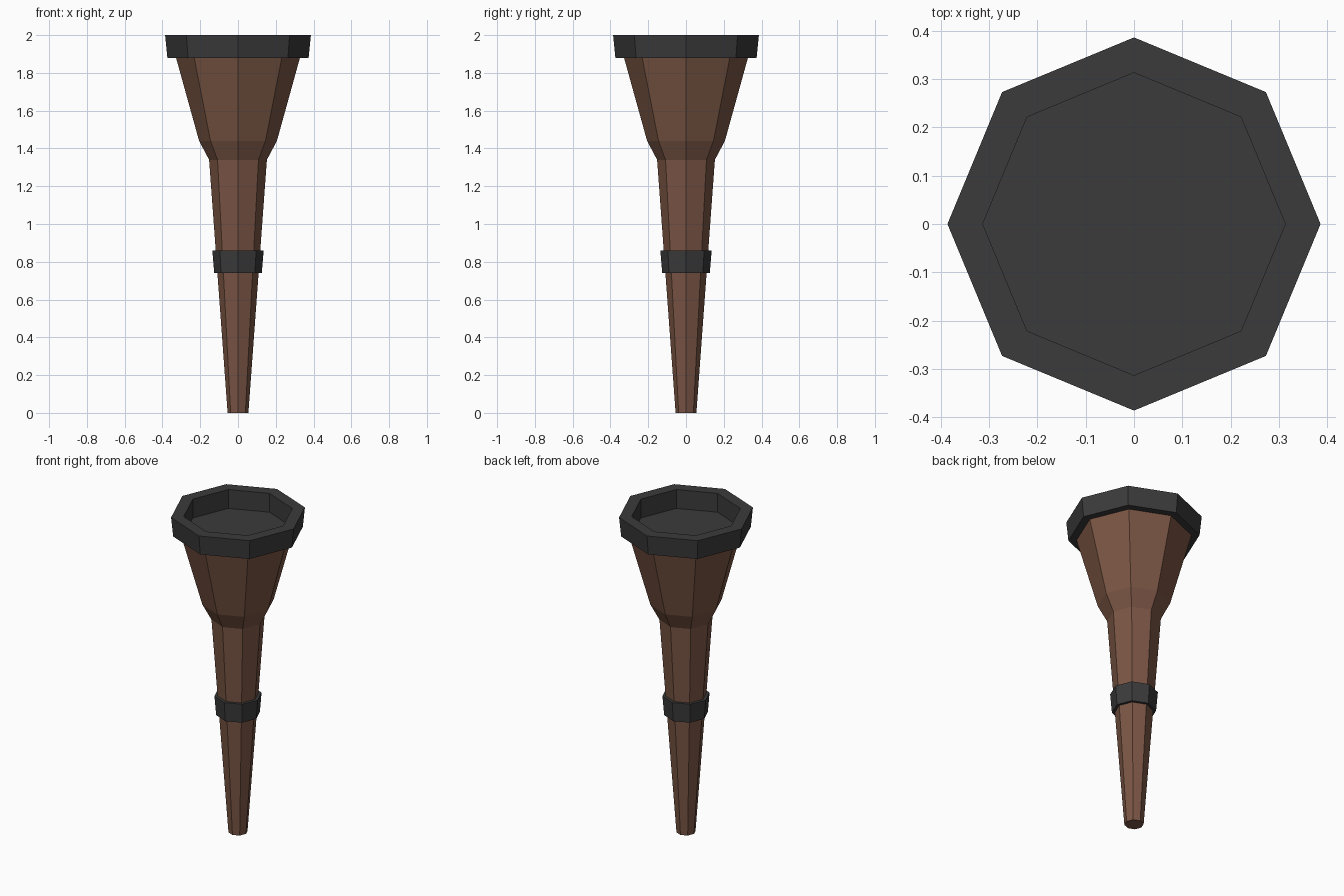
import bpy, bmesh
from math import cos, sin, tau

if "Cube" in bpy.data.objects:
    bpy.data.objects.remove(bpy.data.objects["Cube"])

SIDES = 8


def material(name, rgb):
    mat = bpy.data.materials.new(name)
    mat.diffuse_color = (*rgb, 1)
    mat.use_nodes = True
    mat.node_tree.nodes["Principled BSDF"].inputs["Base Color"].default_value = mat.diffuse_color
    return mat


def lathe(name, profile, mat, cap_start=False, cap_end=False, closed=False):
    """Turn a (radius, height) profile into a flat-faced eight-sided part."""
    bm = bmesh.new()
    rings = [[bm.verts.new((r * cos(tau * i / SIDES), r * sin(tau * i / SIDES), z))
              for i in range(SIDES)] for r, z in profile]
    pairs = list(zip(rings, rings[1:]))
    if closed:
        pairs.append((rings[-1], rings[0]))
    for a, b in pairs:
        for i in range(SIDES):
            j = (i + 1) % SIDES
            bm.faces.new((a[i], a[j], b[j], b[i]))
    if cap_start:
        bm.faces.new(rings[0][::-1])
    if cap_end:
        bm.faces.new(rings[-1])
    mesh = bpy.data.meshes.new(name)
    bm.to_mesh(mesh)
    bm.free()
    mesh.materials.append(mat)
    obj = bpy.data.objects.new(name, mesh)
    bpy.context.collection.objects.link(obj)
    return obj


wood = material("brown_wood", (0.195, 0.092, 0.058))
iron = material("dark_iron", (0.043, 0.043, 0.043))

# Tapered handle flaring into the head
lathe("handle", [(0.055, 0), (0.153, 1.34), (0.206, 1.44), (0.328, 1.88)],
      wood, cap_start=True)

# Top collar with a recessed cup floor
lathe("top_collar", [(0.326, 1.88), (0.374, 1.88), (0.386, 2.0),
                     (0.313, 2.0), (0.313, 1.882)], iron, cap_end=True)

# Band around the grip
lathe("grip_band", [(0.105, 0.74), (0.126, 0.74), (0.136, 0.86), (0.112, 0.86)],
      iron, closed=True)
